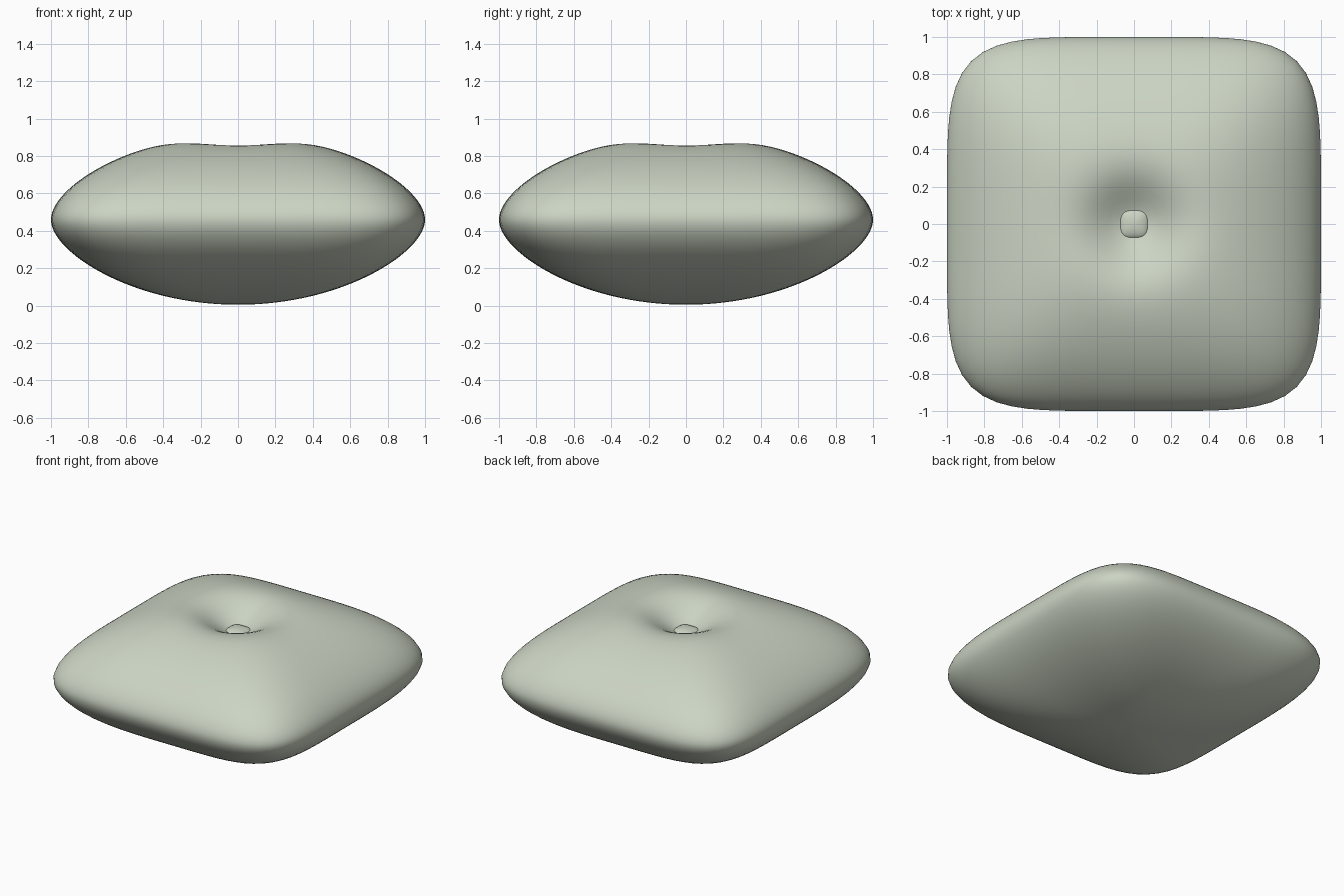
import bpy, bmesh
from math import sin, cos, pi, sqrt, exp

if "Cube" in bpy.data.objects:
    bpy.data.objects.remove(bpy.data.objects["Cube"])

sage = bpy.data.materials.new("sage_fabric")
sage.diffuse_color = (0.60, 0.66, 0.55, 1)
sage.use_nodes = True
sage.node_tree.nodes["Principled BSDF"].inputs["Base Color"].default_value = sage.diffuse_color


def puffed_square(name, half, zc, height, p_in, p_out, roundness, dimple=0.0, dimple_w=1.0,
                  rings=72, segs=96):
    """Closed form made of stacked superellipse rings, from top pole to bottom pole."""
    bm = bmesh.new()

    def point(t, a):
        s = abs(sin(t))
        p = p_in + (p_out - p_in) * s
        r = half * s / (abs(cos(a)) ** p + abs(sin(a)) ** p) ** (1 / p)
        e = max(0.0, 1 - s * s)
        h = height * (roundness * sqrt(e) + (1 - roundness) * e)
        up = t < pi / 2
        z = zc + (h if up else -h)
        if up:
            z -= dimple * exp(-(r / dimple_w) ** 2)
        return r * cos(a), r * sin(a), z

    top = bm.verts.new(point(0, 0))
    bottom = bm.verts.new(point(pi, 0))
    loops = [[bm.verts.new(point(pi * i / rings, 2 * pi * j / segs)) for j in range(segs)]
             for i in range(1, rings)]
    for j in range(segs):
        k = (j + 1) % segs
        bm.faces.new((top, loops[0][j], loops[0][k]))
        bm.faces.new((bottom, loops[-1][k], loops[-1][j]))
        for a, b in zip(loops, loops[1:]):
            bm.faces.new((a[j], b[j], b[k], a[k]))
    for f in bm.faces:
        f.smooth = True
    bmesh.ops.recalc_face_normals(bm, faces=bm.faces)
    mesh = bpy.data.meshes.new(name)
    bm.to_mesh(mesh)
    bm.free()
    mesh.materials.append(sage)
    obj = bpy.data.objects.new(name, mesh)
    bpy.context.collection.objects.link(obj)
    return obj


# Cushion body with a tufted dimple in the top
puffed_square("cushion", 1.0, 0.46, 0.455, 2.8, 5.0, 0.72, dimple=0.19, dimple_w=0.24)

# Small button in the dimple
puffed_square("button", 0.077, 0.732, 0.03, 3.0, 3.6, 1.0, rings=20, segs=32)
